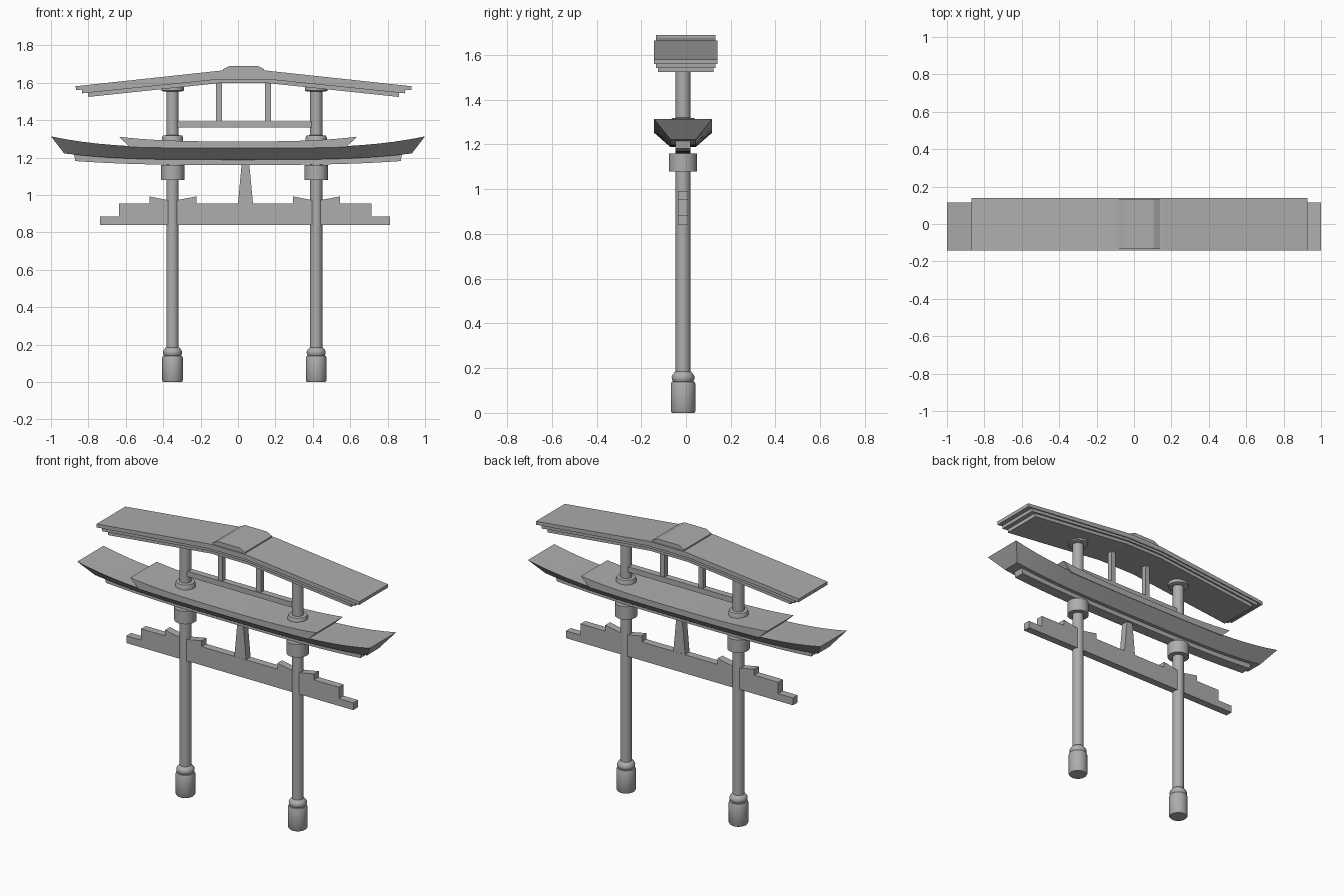
import bpy, bmesh, math

cube = bpy.data.objects.get("Cube")
if cube:
    bpy.data.objects.remove(cube, do_unlink=True)

grey = bpy.data.materials.new("stone grey")
grey.use_nodes = True
colour = (0.42, 0.42, 0.42, 1)
grey.diffuse_color = colour
grey.node_tree.nodes["Principled BSDF"].inputs["Base Color"].default_value = colour

Y = -0.013            # depth centre of the posts
MID = 0.03            # centre of the top roof
POSTS = {"right": -0.35, "left": 0.418}


def finish(name, bm, smooth=False):
    bmesh.ops.recalc_face_normals(bm, faces=bm.faces)
    mesh = bpy.data.meshes.new(name)
    bm.to_mesh(mesh)
    bm.free()
    mesh.materials.append(grey)
    obj = bpy.data.objects.new(name, mesh)
    bpy.context.collection.objects.link(obj)
    if smooth:
        bpy.ops.object.select_all(action='DESELECT')
        obj.select_set(True)
        bpy.context.view_layer.objects.active = obj
        bpy.ops.object.shade_smooth_by_angle(angle=math.radians(35))
    return obj


def loft(name, stations, half_top, half_bottom=None, y=Y, smooth=False):
    """Beam along x; each station is (x top, z top, x bottom, z bottom)."""
    hb = half_top if half_bottom is None else half_bottom
    bm = bmesh.new()
    rings = [[bm.verts.new(p) for p in ((xt, y - half_top, zt), (xt, y + half_top, zt),
                                        (xb, y + hb, zb), (xb, y - hb, zb))]
             for xt, zt, xb, zb in stations]
    for a, b in zip(rings, rings[1:]):
        for i in range(4):
            j = (i + 1) % 4
            bm.faces.new((a[i], a[j], b[j], b[i]))
    bm.faces.new(rings[0])
    bm.faces.new(rings[-1])
    return finish(name, bm, smooth)


def box(name, x0, x1, z0, z1, half):
    return loft(name, [(x0, z1, x0, z0), (x1, z1, x1, z0)], half)


def lathe(name, profile, x, sides=32):
    bm = bmesh.new()
    rings = []
    for r, z in profile:
        rings.append([bm.verts.new((x + r * math.cos(a), Y + r * math.sin(a), z))
                      for a in (2 * math.pi * i / sides for i in range(sides))])
    for a, b in zip(rings, rings[1:]):
        for i in range(sides):
            j = (i + 1) % sides
            bm.faces.new((a[i], a[j], b[j], b[i]))
    bm.faces.new(rings[0])
    bm.faces.new(rings[-1])
    return finish(name, bm, True)


def curved(name, x_top, top, x_bottom, bottom, half_top, half_bottom, power=3, steps=24):
    """Upswept beam; top and bottom are (middle height, rise at the tips)."""
    ts = [2 * i / steps - 1 for i in range(steps + 1)]
    return loft(name, [(t * x_top, top[0] + top[1] * abs(t) ** power,
                        t * x_bottom, bottom[0] + bottom[1] * abs(t) ** power) for t in ts],
                half_top, half_bottom, smooth=True)


# Posts with bases, collars and rings
for side, x in POSTS.items():
    lathe(side + "_post", [(0.033, 0.15), (0.033, 1.59)], x)
    lathe(side + "_base", [(0.05, 0), (0.055, 0.008), (0.055, 0.13), (0.051, 0.139),
                           (0.045, 0.141), (0.05, 0.15), (0.051, 0.162),
                           (0.046, 0.172), (0.036, 0.184), (0.03, 0.186)], x)
    lathe(side + "_collar", [(0.063, 1.08), (0.063, 1.16)], x)
    lathe(side + "_roof_ring", [(0.057, 1.27), (0.057, 1.305), (0.052, 1.317),
                                (0.03, 1.32)], x)
    lathe(side + "_top_ring", [(0.045, 1.552), (0.06, 1.557), (0.06, 1.595)], x)

# Lower rail, stepped
box("rail_lower", -0.738, 0.813, 0.84, 0.885, 0.023)
box("rail_upper", -0.637, 0.714, 0.885, 0.955, 0.023)
for side, x in POSTS.items():
    loft(side + "_rail_step",
         [(x + d, z, x + d, 0.955) for d, z in
          ((-0.123, 0.992), (-0.033, 0.974), (0.033, 0.974), (0.127, 0.992))], 0.023)
loft("centre_strut", [(0.02, 1.17, 0, 0.955), (0.06, 1.17, 0.08, 0.955)], 0.022)

# Upswept lower roof
curved("lower_roof_plank", 0.877, (1.195, 0.025), 0.87, (1.16, 0.021), 0.034, 0.034)
curved("lower_roof_hull", 1.0, (1.252, 0.061), 0.93, (1.188, 0.034), 0.129, 0.056, 3.5)
curved("lower_roof_cap", 0.637, (1.286, 0.025), 0.578, (1.25, 0.006), 0.129, 0.129)

# Crossbeam and short posts below the top roof
box("crossbeam", POSTS["right"], POSTS["left"], 1.36, 1.393, 0.02)
for side, x in (("right", -0.102), ("left", 0.16)):
    box(side + "_short_post", x - 0.016, x + 0.016, 1.39, 1.61, 0.016)


# Layered top roof with a shallow pitch
def pitched(name, end, end_top, end_bottom, mid_top, mid_bottom, half):
    flat = 0.128
    loft(name, [(MID + s * w, zt, MID + s * w * 0.998, zb) for s, w, zt, zb in
                ((-1, end, end_top, end_bottom), (-1, flat, mid_top, mid_bottom),
                 (1, flat, mid_top, mid_bottom), (1, end, end_top, end_bottom))],
         half, y=-0.001)


pitched("top_roof_slab", 0.898, 1.581, 1.56, 1.664, 1.634, 0.141)
pitched("top_roof_middle", 0.865, 1.565, 1.543, 1.64, 1.618, 0.134)
pitched("top_roof_underside", 0.832, 1.55, 1.524, 1.625, 1.598, 0.124)
loft("ridge_cap", [(MID - 0.11, 1.672, MID - 0.11, 1.655), (MID - 0.075, 1.69, MID - 0.075, 1.655),
                   (MID + 0.075, 1.69, MID + 0.075, 1.655), (MID + 0.11, 1.672, MID + 0.11, 1.655)],
     0.133, y=-0.001)
